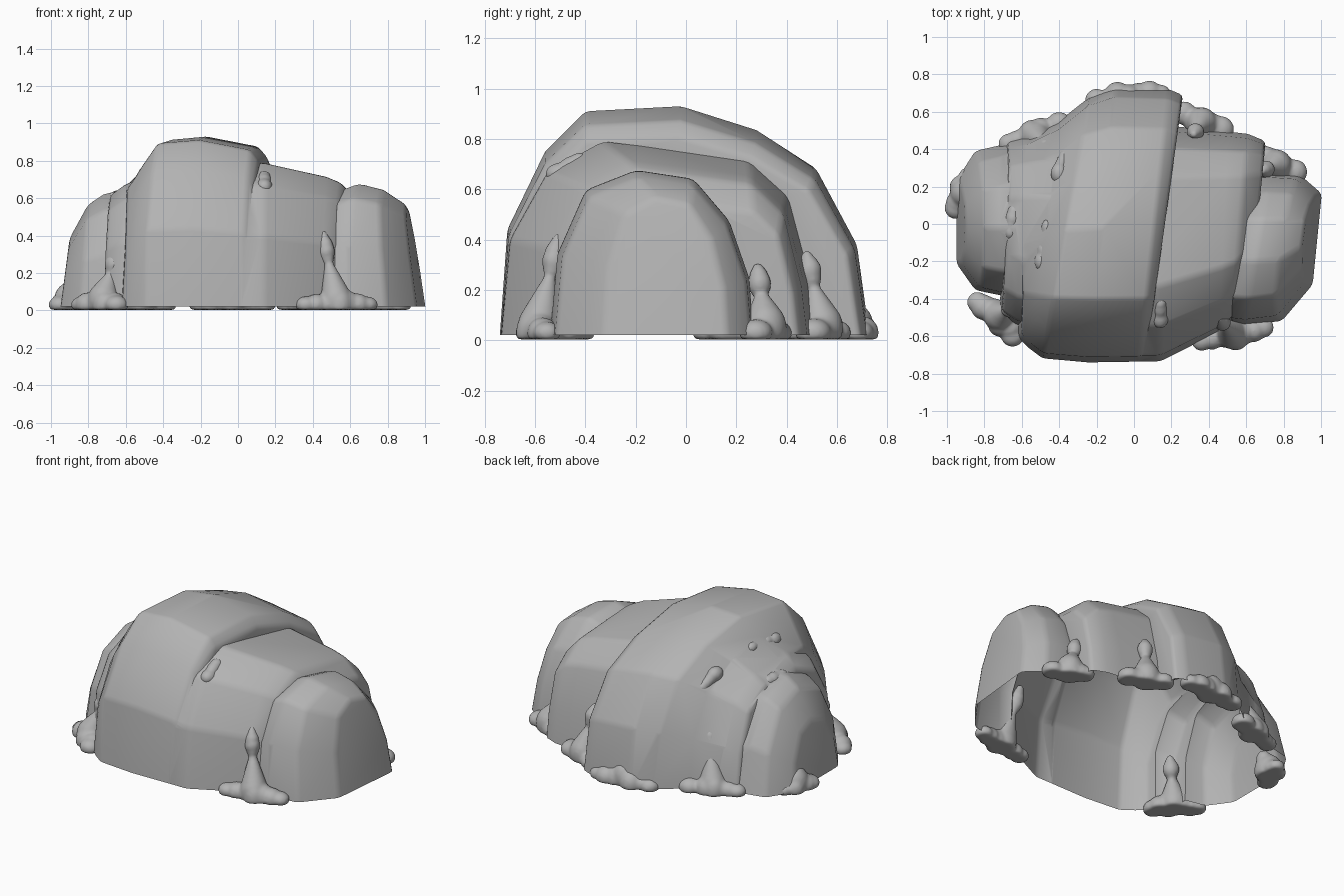
import bpy
import bmesh
import random
from mathutils import Vector, Matrix

random.seed(4)

if "Cube" in bpy.data.objects:
    bpy.data.objects.remove(bpy.data.objects["Cube"], do_unlink=True)

# One plain stone colour
stone = bpy.data.materials.new("grey_stone")
stone.use_nodes = True
STONE_COLOUR = (0.45, 0.45, 0.45, 1)
stone.diffuse_color = STONE_COLOUR
stone.node_tree.nodes["Principled BSDF"].inputs["Base Color"].default_value = STONE_COLOUR
FLOOR = 0.02


def add_object(name, bm):
    mesh = bpy.data.meshes.new(name)
    bm.to_mesh(mesh)
    bm.free()
    mesh.materials.append(stone)
    obj = bpy.data.objects.new(name, mesh)
    bpy.context.collection.objects.link(obj)
    return obj


def boulder(name, arch, centre, stations):
    """Loft an arch (y, z) through stations (x, y scale, z scale, skew, lean)."""
    bm = bmesh.new()
    peak = max(z for y, z in arch)
    # Feet run below the floor and are trimmed off after the union
    arch = [(arch[0][0], -.1)] + arch + [(arch[-1][0], -.1)]
    rings = []
    for x, ky, kz, skew, lean in stations:
        ring = []
        for y, z in arch:
            yy = centre + (y - centre) * ky
            zz = FLOOR + (z - FLOOR) * kz
            ring.append(bm.verts.new((x + skew * yy + lean * (1 - z / peak), yy, zz)))
        rings.append(ring)
    for a, b in zip(rings, rings[1:]):
        for i in range(len(arch)):
            j = (i + 1) % len(arch)
            bm.faces.new((a[i], b[i], b[j], a[j]))
    bm.faces.new(rings[0])
    bm.faces.new(rings[-1][::-1])
    bmesh.ops.recalc_face_normals(bm, faces=bm.faces)
    obj = add_object(name, bm)
    bevel = obj.modifiers.new("worn_edges", 'BEVEL')
    bevel.width = 0.022
    bevel.segments = 2
    bevel.limit_method = 'ANGLE'
    bevel.angle_limit = 0.35
    return obj


# Tall central ridge, its -x flank falling away to a wide foot
ridge = boulder("central_ridge",
                [(-.74, .02), (-.71, .44), (-.56, .75), (-.4, .91), (-.02, .93),
                 (.28, .835), (.52, .68), (.68, .38), (.73, .02)], -.3,
                [(-.61, .7, .7, -.05, -.04), (-.46, .82, .85, .13, -.02),
                 (-.36, .95, .98, .18, 0), (-.17, 1, 1, .1, 0),
                 (.11, .99, .94, .11, 0), (.165, .96, .87, .14, 0)])

# Sloping block beside the ridge
middle = boulder("middle_block",
                 [(-.735, .02), (-.7, .4), (-.55, .67), (-.33, .79), (.25, .72),
                  (.41, .58), (.5, .25), (.53, .02)], .3,
                 [(0, 1, 1, 0, 0), (.14, 1, 1, 0, 0), (.48, .845, .905, .04, 0),
                  (.57, .79, .86, .08, 0), (.66, .62, .7, .1, 0)])

# Low rounded block at the +x end
end_left = boulder("end_block_left",
                   [(-.54, .02), (-.51, .35), (-.4, .6), (-.2, .68), (.03, .645),
                    (.17, .48), (.25, .25), (.27, .02)], 0,
                   [(.59, .98, .95, .17, 0), (.68, 1, 1, .17, 0),
                    (.8, .96, .95, .13, .06), (.91, .6, .83, .1, .08)])

# Shoulder between the ridge and the -x end
shoulder = boulder("shoulder_block",
                   [(-.58, .02), (-.55, .4), (-.42, .64), (-.2, .74), (.15, .73),
                    (.34, .6), (.45, .3), (.5, .02)], .1,
                   [(-.68, .86, .82, .04, -.02), (-.6, .94, .9, .06, 0),
                    (-.45, 1, 1, .1, 0), (-.3, 1, 1, .1, 0)])

# Low rounded block at the -x end
end_right = boulder("end_block_right",
                    [(-.38, .02), (-.36, .3), (-.25, .54), (-.02, .63), (.2, .56),
                     (.36, .3), (.42, .02)], 0,
                    [(-.55, 1.1, 1.06, 0, 0), (-.72, 1, .99, 0, 0),
                     (-.8, .93, .9, 0, -.05), (-.9, .56, .6, 0, -.05)])

# Fuse the boulders into one hollow shell, open underneath
boulders = [ridge, middle, end_left, shoulder, end_right]
for other in boulders[1:]:
    union = ridge.modifiers.new("union", 'BOOLEAN')
    union.operation = 'UNION'
    union.solver = 'EXACT'
    union.object = other
fused = ridge.evaluated_get(bpy.context.evaluated_depsgraph_get())
bm = bmesh.new()
bm.from_mesh(fused.to_mesh())
fused.to_mesh_clear()
bmesh.ops.bisect_plane(bm, geom=bm.verts[:] + bm.edges[:] + bm.faces[:],
                       plane_co=(0, 0, FLOOR), plane_no=(0, 0, 1), clear_inner=True)
for obj in boulders:
    bpy.data.objects.remove(obj, do_unlink=True)
shell = add_object("rock_shell", bm)
bpy.ops.object.select_all(action='DESELECT')
shell.select_set(True)
bpy.context.view_layer.objects.active = shell
bpy.ops.object.shade_smooth_by_angle(angle=0.7)


def rubble(name, blobs):
    """Melt flattened blobs (centre, size) into one soft lump resting on the ground."""
    bm = bmesh.new()
    for centre, size in blobs:
        shape = Matrix.Translation(centre) @ Matrix.Diagonal((*size, 1))
        bmesh.ops.create_icosphere(bm, subdivisions=3, radius=1, matrix=shape)
    for v in bm.verts:
        v.co.z = max(v.co.z, 0.003)
    obj = add_object(name, bm)
    remesh = obj.modifiers.new("melt", 'REMESH')
    remesh.mode = 'VOXEL'
    remesh.voxel_size = 0.01
    remesh.use_smooth_shade = True
    soften = obj.modifiers.new("soften", 'SMOOTH')
    soften.factor = 0.5
    soften.iterations = 5


# Rubble heaps at the foot of each crack: name, start, end, column height
heaps = [("front_left", (.36, -.62), (.69, -.55), .4),
         ("front_right", (-.81, -.4), (-.63, -.58), .3),
         ("back_ridge", (-.2, .655), (.14, .67), .08),
         ("back_middle", (.26, .58), (.46, .5), .33),
         ("back_left", (.68, .36), (.84, .27), .28),
         ("back_shoulder", (-.66, .42), (-.38, .51), .38),
         ("back_right", (-.92, .08), (-.88, .25), .14)]
for name, start, end, height in heaps:
    a, b = Vector((*start, 0)), Vector((*end, 0))
    mid = (a + b) / 2
    outward = mid.normalized()
    blobs = []
    # Broad lumpy heap, highest in the middle
    for i in range(7):
        t = i / 6
        hump = 1 - abs(2 * t - 1)
        r = random.uniform(.052, .072)
        shift = outward * random.uniform(0, .035)
        blobs.append((a.lerp(b, t) + shift + Vector((0, 0, .03)),
                      (r, r, r * (.8 + .5 * hump))))
    # Tapering neck of debris with a drop-shaped lump at the top
    steps = max(3, round(height / .03))
    for i in range(steps):
        t = i / (steps - 1)
        r = .085 - .11 * t if t < .55 else .022 + .028 * (1 - abs(t - .78) / .23)
        spot = mid * (1 - .1 * t * height / .3) + Vector((0, 0, .05 + (height - .05) * t))
        blobs.append((spot, (r, r, r * 1.2)))
    rubble("rubble_" + name, blobs)

# Small lumps wedged high in the seams
seams = [("ridge_seam", (-.49, -.2, .73), (-.46, -.02, .74)),
         ("rear_ridge_seam", (-.4, .27, .66), (-.37, .35, .6)),
         ("shoulder_seam", (-.66, -.04, .6), (-.64, .06, .6)),
         ("front_seam", (.14, -.42, .71), (.14, -.5, .66))]
for name, start, end in seams:
    a, b = Vector(start), Vector(end)
    blobs = []
    for i in range(4):
        r = random.uniform(.036, .046)
        blobs.append((a.lerp(b, i / 3), (r, r * 1.3, r)))
    rubble("rubble_" + name, blobs)
